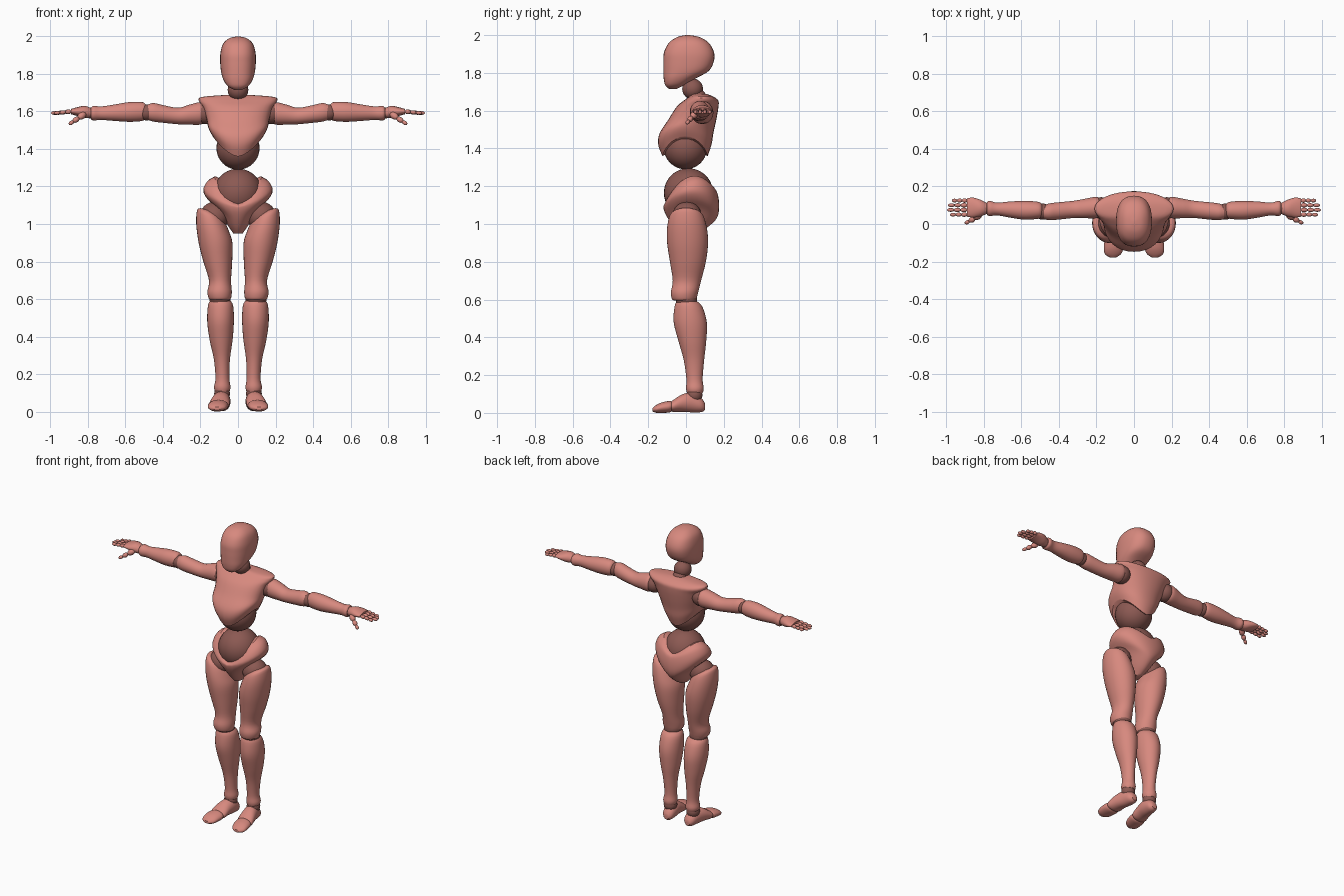
import bpy, bmesh, math
from mathutils import Vector, Matrix

cube = bpy.data.objects.get("Cube")
if cube:
    bpy.data.objects.remove(cube, do_unlink=True)


def material(name, rgb):
    mat = bpy.data.materials.new(name)
    mat.use_nodes = True
    color = (*rgb, 1)
    mat.diffuse_color = color
    mat.node_tree.nodes["Principled BSDF"].inputs["Base Color"].default_value = color
    return mat


SHELL = material("salmon shell", (0.68, 0.25, 0.21))
JOINT = material("dark joint", (0.26, 0.1, 0.085))


def finish(name, bm, mat, paired):
    """Turn a bmesh into a smooth object, with a mirrored twin if paired."""
    for side in (("left", "right") if paired else ("",)):
        if side == "right":
            bmesh.ops.scale(bm, vec=(-1, 1, 1), verts=bm.verts)
        bmesh.ops.recalc_face_normals(bm, faces=bm.faces)
        mesh = bpy.data.meshes.new(name)
        bm.to_mesh(mesh)
        mesh.materials.append(mat)
        obj = bpy.data.objects.new(f"{side}_{name}".strip("_"), mesh)
        bpy.context.collection.objects.link(obj)
        bpy.ops.object.select_all(action="DESELECT")
        obj.select_set(True)
        bpy.context.view_layer.objects.active = obj
        bpy.ops.object.shade_smooth_by_angle(angle=math.radians(42))
    bm.free()


def spline(rows, steps=4):
    """Catmull-Rom interpolation between the section rows."""
    padded = [rows[0], *rows, rows[-1]]
    for a, b, c, d in zip(padded, padded[1:], padded[2:], padded[3:]):
        for s in range(steps):
            t = s / steps
            yield [q + 0.5 * t * (r - p + t * (2*p - 5*q + 4*r - e + t * (3*(q - r) + e - p)))
                   for p, q, r, e in zip(a, b, c, d)]
    yield list(rows[-1])


def loft(name, axis, rows, paired=True, power=2.0, sides=32):
    """Row: station, centre u, low v, high v, half width u, [side lift, tilt u, tilt v]."""
    rows = [list(r) + [0] * (8 - len(r)) for r in rows]
    bm = bmesh.new()
    rings = []
    for t, u, lo, hi, width, lift, tilt_u, tilt_v in spline(rows):
        ring = []
        for i in range(sides):
            angle = math.tau * i / sides
            c, s = math.cos(angle), math.sin(angle)
            du = math.copysign(abs(c) ** (2 / power), c) * width
            dv = math.copysign(abs(s) ** (2 / power), s) * (hi - lo) / 2
            w = t + lift * abs(c) ** 1.5 + tilt_u * du + tilt_v * dv
            a, b = u + du, (lo + hi) / 2 + dv
            ring.append(bm.verts.new({"Z": (a, b, w), "X": (w, a, b), "Y": (a, w, b)}[axis]))
        rings.append(ring)
    for low, high in zip(rings, rings[1:]):
        for i in range(sides):
            j = (i + 1) % sides
            bm.faces.new((low[i], low[j], high[j], high[i]))
    for ring in (rings[0], rings[-1]):
        middle = bm.verts.new(sum((v.co for v in ring), Vector()) / sides)
        for i in range(sides):
            bm.faces.new((ring[i], ring[(i + 1) % sides], middle))
    finish(name, bm, SHELL, paired)


def ball(name, centre, radius, paired=True):
    bm = bmesh.new()
    bmesh.ops.create_uvsphere(bm, u_segments=32, v_segments=20, radius=radius,
                              matrix=Matrix.Translation(centre))
    finish(name, bm, JOINT, paired)


def phalanx(name, start, end, radius):
    """Slim ellipsoid bone between two points."""
    start, end = Vector(start), Vector(end)
    span = end - start
    turn = span.to_track_quat("Z", "Y").to_matrix().to_4x4()
    size = Matrix.Diagonal((radius, radius, span.length * 0.56, 1))
    bm = bmesh.new()
    bmesh.ops.create_uvsphere(bm, u_segments=12, v_segments=8, radius=1,
                              matrix=Matrix.Translation((start + end) / 2) @ turn @ size)
    finish(name, bm, SHELL, True)


# Head and neck
loft("head", "Z", [
    (1.715, 0, -.09, -.05, .02), (1.735, 0, -.11, -.01, .055), (1.77, 0, -.118, .05, .078),
    (1.81, 0, -.12, .12, .09), (1.86, 0, -.12, .147, .095), (1.91, 0, -.116, .148, .094),
    (1.96, 0, -.09, .12, .08), (1.99, 0, -.045, .07, .048), (2, 0, 0, .02, .008),
], paired=False, power=2.4)
ball("neck_ball", (0, .035, 1.715), .055, False)
ball("neck_base", (0, .06, 1.665), .05, False)

# Torso: ribcage with arched lower rim, two belly balls, pelvis with dipped rim
loft("ribcage", "Z", [
    (1.36, 0, -.125, .115, .13, .1), (1.42, 0, -.147, .135, .148, .07),
    (1.48, 0, -.14, .145, .16, .04), (1.55, 0, -.095, .16, .168, .01),
    (1.62, 0, -.05, .172, .185), (1.655, 0, -.01, .17, .208),
    (1.677, 0, .02, .14, .195), (1.688, 0, .035, .11, .07),
], paired=False, power=2.2)
ball("abdomen_ball", (0, -.003, 1.405), .115, False)
ball("waist_ball", (0, .013, 1.165), .13, False)
loft("pelvis", "Z", [
    (.95, 0, -.03, .06, .025), (.98, 0, -.06, .11, .06, .02),
    (1.02, 0, -.09, .155, .11, .06), (1.06, 0, -.112, .173, .165, .075),
    (1.1, 0, -.12, .175, .185, .08, 0, .1), (1.13, 0, -.118, .165, .165, .095, 0, .25),
    (1.14, 0, -.108, .145, .125, .11, 0, .3),
], paired=False)

# Legs
ball("hip_ball", (.125, .005, 1.04), .078)
loft("thigh", "Z", [
    (1.07, .15, -.055, .055, .05, 0, .3), (1.045, .145, -.085, .09, .073, 0, .4),
    (.98, .135, -.1, .11, .088, 0, .25), (.9, .12, -.1, .117, .09),
    (.8, .108, -.085, .105, .077), (.7, .096, -.07, .08, .059),
    (.64, .098, -.08, .065, .065), (.605, .097, -.075, .055, .06), (.595, .097, -.065, .045, .05),
])
ball("knee_ball", (.096, .002, .6), .056)
loft("shin", "Z", [
    (.595, .095, -.045, .05, .05), (.565, .093, -.06, .085, .067), (.48, .093, -.065, .11, .071),
    (.38, .09, -.04, .107, .061), (.28, .086, -.012, .096, .043), (.18, .083, .002, .088, .037),
    (.13, .084, 0, .094, .044), (.105, .084, .006, .088, .038),
])
ball("ankle_ball", (.085, .045, .095), .042)
loft("foot", "Y", [
    (.1, .08, .015, .05, .018), (.08, .08, .004, .08, .036), (.03, .085, .003, .107, .045),
    (-.02, .094, .006, .098, .05), (-.065, .1, .005, .07, .054), (-.08, .102, .01, .06, .046),
])
loft("toes", "Y", [
    (-.075, .103, .01, .06, .045), (-.09, .104, .002, .063, .053), (-.13, .109, 0, .055, .052),
    (-.16, .112, .001, .04, .043), (-.178, .112, .008, .025, .018),
])

# Arms
ball("shoulder_ball", (.175, .085, 1.59), .058)
loft("upper_arm", "X", [
    (.175, .086, 1.545, 1.635, .043), (.2, .088, 1.53, 1.65, .057), (.26, .083, 1.53, 1.636, .052),
    (.32, .078, 1.532, 1.62, .046), (.4, .07, 1.54, 1.634, .046), (.45, .065, 1.546, 1.645, .045),
    (.48, .063, 1.555, 1.638, .037),
])
ball("elbow_ball", (.487, .066, 1.595), .043)
loft("forearm", "X", [
    (.49, .07, 1.565, 1.635, .035), (.51, .073, 1.55, 1.65, .045), (.58, .073, 1.545, 1.65, .05),
    (.66, .077, 1.55, 1.637, .043), (.73, .08, 1.555, 1.627, .034), (.77, .083, 1.552, 1.63, .041),
    (.785, .083, 1.56, 1.62, .033),
])
ball("wrist_ball", (.785, .083, 1.592), .03)

# Hands
loft("palm", "X", [
    (.787, .083, 1.566, 1.62, .03), (.82, .085, 1.565, 1.63, .045),
    (.86, .088, 1.577, 1.622, .053), (.89, .088, 1.585, 1.614, .049),
])
for n, finger in enumerate(("index", "middle", "ring", "little")):
    y = .05 + .025 * n
    reach = (.09, .105, .1, .08)[n]
    for k in range(3):
        phalanx(f"{finger}_finger_{k + 1}", (.89 + reach * k / 3, y, 1.6 - .003 * k),
                (.89 + reach * (k + 1) / 3, y, 1.597 - .003 * k), .012 - .001 * k)
thumb = [(.815, .055, 1.59), (.85, .03, 1.565), (.878, .015, 1.547), (.9, .004, 1.532)]
for k, (start, end) in enumerate(zip(thumb, thumb[1:])):
    phalanx(f"thumb_{k + 1}", start, end, .019 - .004 * k)
